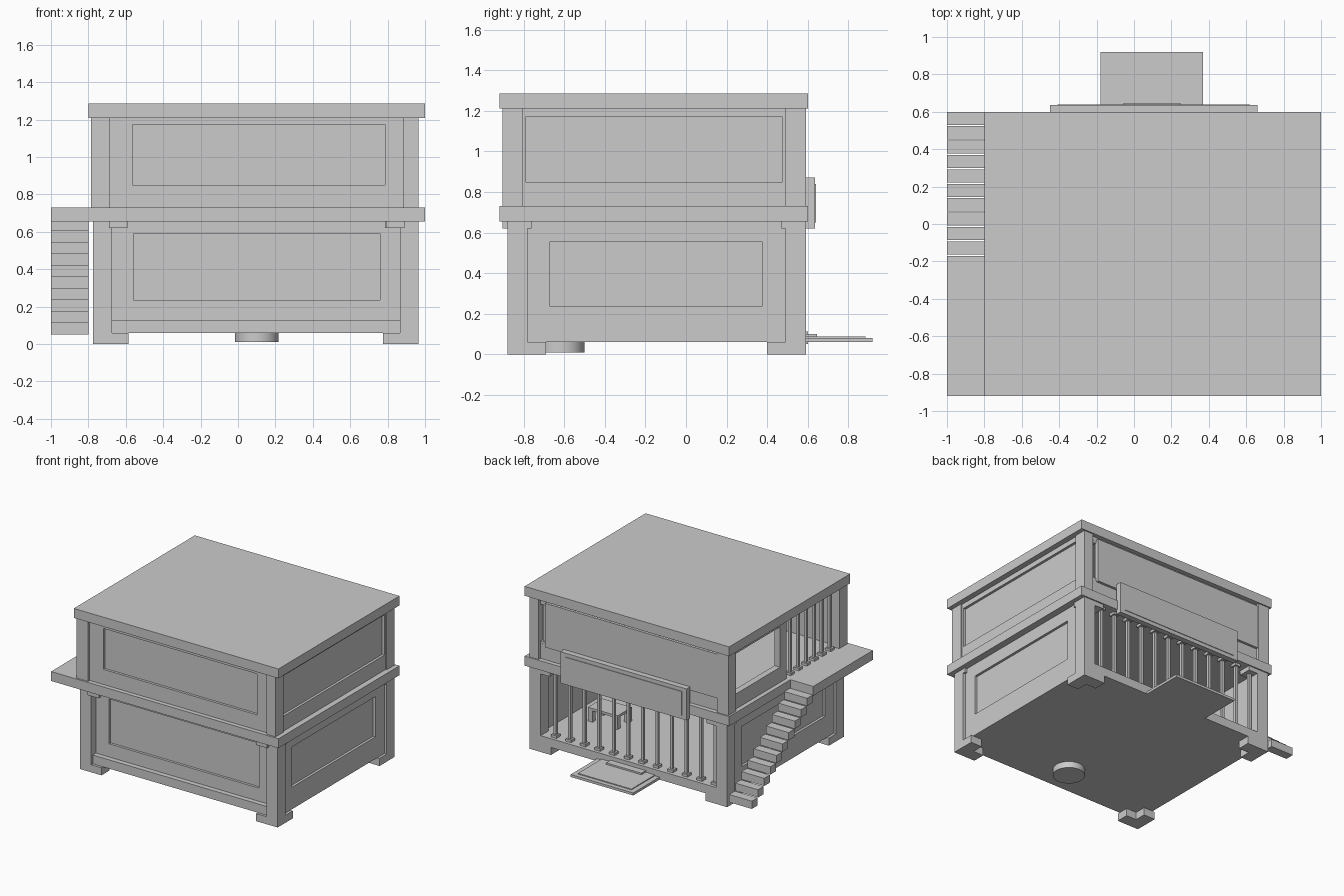
import bpy
import bmesh
from mathutils import Matrix, Vector

starter = bpy.data.objects.get("Cube")
if starter:
    bpy.data.objects.remove(starter, do_unlink=True)

# Single plain grey finish
grey = bpy.data.materials.new("plain_grey")
grey.use_nodes = True
colour = (0.6, 0.6, 0.6, 1)
grey.diffuse_color = colour
grey.node_tree.nodes["Principled BSDF"].inputs["Base Color"].default_value = colour


def finish(name, bm):
    mesh = bpy.data.meshes.new(name)
    bm.to_mesh(mesh)
    bm.free()
    mesh.materials.append(grey)
    obj = bpy.data.objects.new(name, mesh)
    bpy.context.collection.objects.link(obj)
    return obj


def boxes(name, *parts):
    """One object from boxes given as x, y and z ranges."""
    bm = bmesh.new()
    for ranges in parts:
        size = Vector([high - low for low, high in ranges])
        centre = Vector([(high + low) / 2 for low, high in ranges])
        matrix = Matrix.Translation(centre) @ Matrix.Diagonal(size).to_4x4()
        bmesh.ops.create_cube(bm, size=1, matrix=matrix)
    return finish(name, bm)


def framed_wall(name, axis, face, inward, span, height, hole, hole_height,
                depth=0.02, thick=0.05, filled=True):
    """Wall with a rectangular recess, or an opening when not filled."""
    def part(u, z, start, end):
        d = tuple(sorted((face + inward * start, face + inward * end)))
        return (d, u, z) if axis == "x" else (u, d, z)

    parts = [
        part((span[0], hole[0]), height, 0, thick),
        part((hole[1], span[1]), height, 0, thick),
        part(hole, (height[0], hole_height[0]), 0, thick),
        part(hole, (hole_height[1], height[1]), 0, thick),
    ]
    if filled:
        parts.append(part(hole, hole_height, depth, thick))
    return boxes(name, *parts)


def bar(x, y, low, high, half=0.011):
    """Square bar with a small block at each end."""
    def block(h, z):
        return ((x - h, x + h), (y - h, y + h), z)
    return [block(half, (low, high)),
            block(half * 2.2, (low, low + 0.02)),
            block(half * 2.2, (high - 0.02, high))]


# Main levels
LEFT, RIGHT, FRONT, BACK = -0.775, 0.965, -0.88, 0.59
FLOOR, SLAB, DECK, EAVE = 0.13, 0.655, 0.73, 1.21
POST = 0.1
lower_z, upper_z = (FLOOR, SLAB), (DECK, EAVE)

# Slabs: roof, upper floor with stair landing, ground floor
boxes("roof", ((-0.8, 1), (-0.92, 0.6), (EAVE, 1.285)))
boxes("upper_floor", ((-0.8, 1), (-0.92, 0.6), (SLAB, DECK)))
boxes("stair_landing", ((-1, -0.8), (-0.92, -0.17), (SLAB, DECK)))
boxes("ground_floor", ((LEFT + 0.02, RIGHT - 0.02), (FRONT + 0.02, BACK), (0.06, FLOOR)))

# Corner posts with spreading feet and top brackets
for side, x, sx in (("right", LEFT, 1), ("left", RIGHT, -1)):
    for end, y, sy in (("front", FRONT, 1), ("back", BACK, -1)):
        def span(start, sign, length):
            return tuple(sorted((start, start + sign * length)))
        px, py = span(x, sx, POST), span(y, sy, POST)
        boxes(f"{end}_{side}_lower_post", (px, py, (0, SLAB)))
        boxes(f"{end}_{side}_foot",
              (span(x, sx, 0.19), py, (0, 0.06)),
              (px, span(y, sy, 0.19), (0, 0.06)))
        boxes(f"{end}_{side}_bracket",
              (span(x, sx, 0.18), py, (0.62, SLAB)),
              (px, span(y, sy, 0.12), (0.62, SLAB)))
        uy = y - 0.025 if sy > 0 else y
        boxes(f"{end}_{side}_upper_post",
              (span(x - 0.01 if sx > 0 else x, sx, POST if sx > 0 else 0.08),
               span(uy, sy, POST), upper_z))

# Front lip carrying the upper posts
for side, x in (("right", -0.69), ("left", 0.79)):
    boxes(f"front_{side}_lip", ((x, x + POST), (-0.905, FRONT), (0.62, SLAB)))

# Lower walls
framed_wall("lower_front_wall", "y", -0.82, 1, (-0.7, 0.9), lower_z,
            (-0.56, 0.76), (0.235, 0.59))
for side, face, inward in (("left", 0.945, -1), ("right", -0.755, 1)):
    framed_wall(f"lower_{side}_wall", "x", face, inward, (-0.8, 0.5), lower_z,
                (-0.67, 0.375), (0.235, 0.555))

# Upper walls
framed_wall("upper_front_wall", "y", -0.885, 1, (-0.7, 0.9), upper_z,
            (-0.565, 0.785), (0.85, 1.175))
framed_wall("upper_left_wall", "x", 0.955, -1, (-0.85, 0.55), upper_z,
            (-0.79, 0.475), (0.85, 1.17))
framed_wall("upper_right_window_wall", "x", -0.765, 1, (-0.17, 0.54), upper_z,
            (-0.09, 0.49), (0.85, 1.17), filled=False)
boxes("upper_back_wall",
      ((-0.7, 0.9), (0.52, 0.565), (DECK, 0.85)),
      ((-0.7, 0.9), (0.52, 0.565), (1.18, EAVE)),
      ((-0.7, 0.83), (0.55, 0.585), (0.84, 1.19)))
boxes("upper_back_slot_bar", *bar(0.86, 0.54, 0.85, 1.18))

# Balustrades: lower back and upper side gallery
lower_bars = []
for i in range(12):
    lower_bars += bar(-0.64 + i * 0.128, 0.54, FLOOR, SLAB)
boxes("lower_back_bars", *lower_bars)
upper_bars = []
for i in range(6):
    upper_bars += bar(-0.74, -0.25 - i * POST, DECK, EAVE)
boxes("upper_side_bars", *upper_bars)

# Hanging board across the back
boxes("back_board", ((-0.45, 0.66), (0.59, 0.635), (0.62, 0.87)))
boxes("back_board_rim", ((-0.41, 0.62), (0.63, 0.64), (0.65, 0.84)))

# Back doorstep with a mat and threshold
boxes("doorstep",
      ((-0.18, 0.37), (0.58, 0.92), (0.06, 0.08)),
      ((-0.14, 0.33), (0.58, 0.885), (0.08, 0.087)))
boxes("threshold", ((-0.06, 0.25), (0.56, 0.645), (0.08, POST)))

# Outside stair of block steps
steps = 10
rise, run = (0.665 - 0.05) / steps, 0.77 / steps
for i in range(steps):
    y, z = 0.6 - i * run, 0.05 + i * rise
    boxes(f"step_{i + 1}", ((-1, -0.8), (y - run + 0.007, y), (z, z + rise)))

# Round plug under the floor
bm = bmesh.new()
bmesh.ops.create_cone(bm, cap_ends=True, segments=32, radius1=0.117, radius2=0.117,
                      depth=0.05, matrix=Matrix.Translation((0.1, -0.617, 0.035)))
plug = finish("round_plug", bm)
bpy.context.view_layer.objects.active = plug
plug.select_set(True)
bpy.ops.object.shade_smooth_by_angle()


# Low tables inside
def table(name, x, y, floor):
    w, d, h, leg = 0.13, 0.09, 0.09, 0.02
    parts = [((x - w, x + w), (y - d, y + d), (floor + h, floor + h + leg))]
    for sx in (-1, 1):
        for sy in (-1, 1):
            cx, cy = x + sx * (w - leg), y + sy * (d - leg)
            parts.append(((cx - leg, cx + leg), (cy - leg, cy + leg), (floor, floor + h)))
    boxes(name, *parts)


table("lower_table_left", 0.6, 0.1, FLOOR)
table("lower_table_middle", 0.6, -0.4, FLOOR)
table("upper_table", -0.3, 0.2, DECK)
